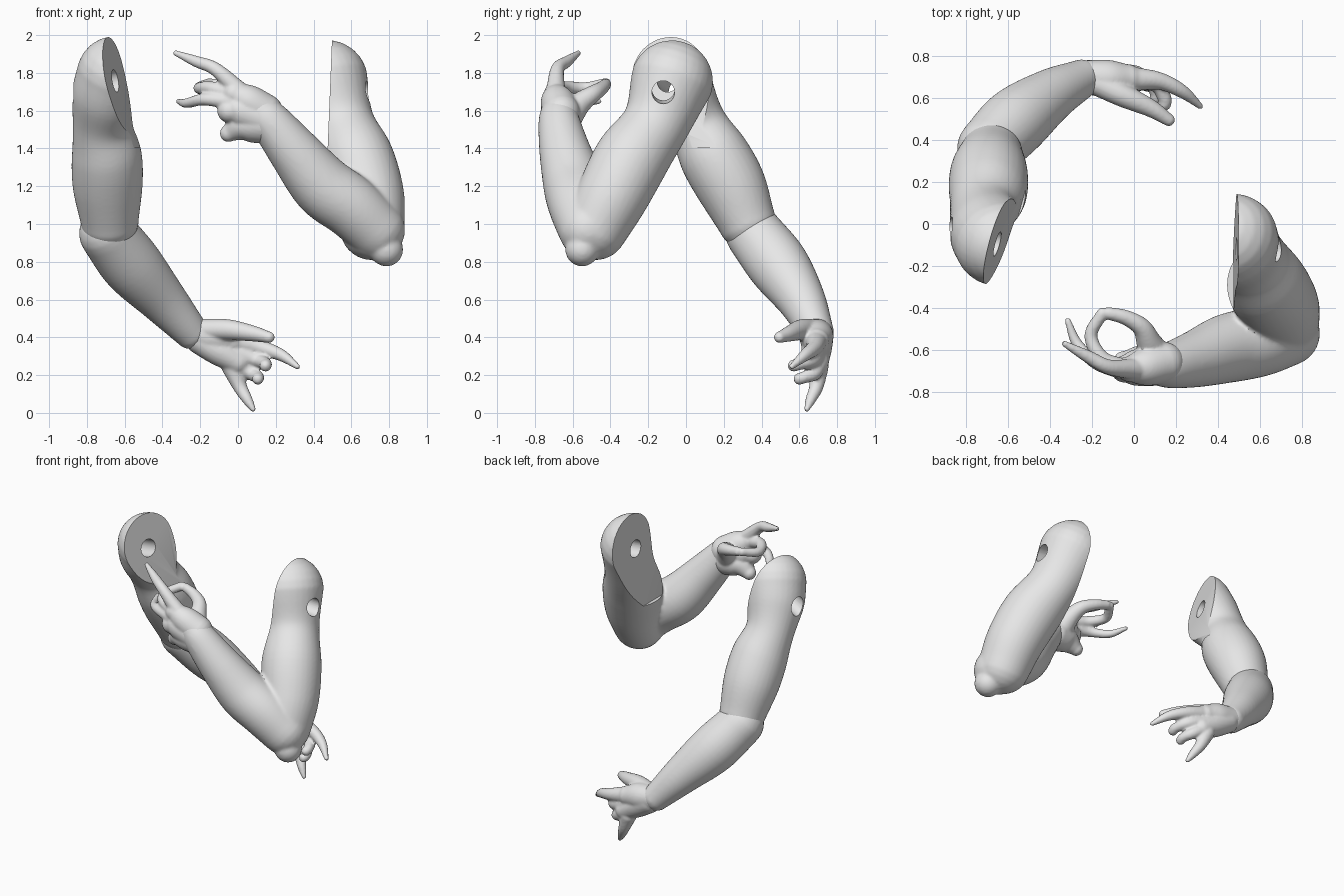
import bpy, bmesh, math
from mathutils import Vector

old = bpy.data.objects.get("Cube")
if old:
    bpy.data.objects.remove(old, do_unlink=True)

grey = bpy.data.materials.new("pale_grey")
grey.use_nodes = True
TONE = (0.8, 0.8, 0.8, 1)
grey.diffuse_color = TONE
grey.node_tree.nodes["Principled BSDF"].inputs["Base Color"].default_value = TONE

SIDES, STEPS, CAP = 32, 6, 6
BLOCK = 0.76


def spline(points):
    """Smooth curve through (x, y, z, radius) points."""
    pts = [Vector(p) for p in points]
    padded = [2 * pts[0] - pts[1]] + pts + [2 * pts[-1] - pts[-2]]
    result = []
    for a, b, c, d in zip(padded, padded[1:], padded[2:], padded[3:]):
        for i in range(STEPS):
            t = i / STEPS
            result.append(0.5 * (2 * b + (c - a) * t + (2 * a - 5 * b + 4 * c - d) * t * t
                                 + (3 * b - a - 3 * c + d) * t ** 3))
    return result + [pts[-1]]


def limb(bm, points):
    """Add a round-ended tube of changing radius."""
    samples = spline(points)
    centres = [s.to_3d() for s in samples]
    radii = [s[3] for s in samples]
    last = len(samples) - 1
    tangents = [(centres[min(i + 1, last)] - centres[max(i - 1, 0)]).normalized()
                for i in range(last + 1)]
    stations = list(zip(centres, tangents, radii))
    angles = [math.pi / 2 * k / CAP for k in range(1, CAP)]

    def cap(index, sign):
        c, t, r = stations[index]
        return [(c + t * sign * r * math.sin(a), t, r * math.cos(a)) for a in angles]

    head, tail = cap(0, -1)[::-1], cap(last, 1)
    side = tangents[0].orthogonal()
    rings = []
    for c, t, r in head + stations + tail:
        side = (side - t * side.dot(t)).normalized()
        up = t.cross(side)
        ring = []
        for k in range(SIDES):
            a = math.tau * k / SIDES
            ring.append(bm.verts.new(c + (side * math.cos(a) + up * math.sin(a)) * r))
        rings.append(ring)
    for low, high in zip(rings, rings[1:]):
        for k in range(SIDES):
            n = (k + 1) % SIDES
            bm.faces.new((low[k], low[n], high[n], high[k]))
    for ring, index, sign in ((rings[0], 0, -1), (rings[-1], last, 1)):
        c, t, r = stations[index]
        pole = bm.verts.new(c + t * sign * r)
        for k in range(SIDES):
            n = (k + 1) % SIDES
            pair = (ring[n], ring[k]) if sign < 0 else (ring[k], ring[n])
            bm.faces.new(pair + (pole,))


def block(point, normal):
    """Cutter that slices flat at a point, removing the side the normal faces."""
    n = Vector(normal).normalized()
    bpy.ops.mesh.primitive_cube_add(size=BLOCK, location=Vector(point) + n * BLOCK / 2,
                                    rotation=n.to_track_quat("X", "Z").to_euler())
    return bpy.context.object


def drill(start, end):
    """Cutter for the round peg hole."""
    start, end = Vector(start), Vector(end)
    axis = end - start
    bpy.ops.mesh.primitive_cylinder_add(
        vertices=32, radius=0.06, depth=axis.length, location=(start + end) / 2,
        rotation=axis.to_track_quat("Z", "Y").to_euler())
    return bpy.context.object


def sculpt(name, limbs, voxel, smoothing, cutters=()):
    """Fuse tubes into one skin, then carve it with the cutters."""
    bm = bmesh.new()
    for points in limbs:
        limb(bm, points)
    mesh = bpy.data.meshes.new(name)
    bm.to_mesh(mesh)
    bm.free()
    obj = bpy.data.objects.new(name, mesh)
    bpy.context.collection.objects.link(obj)
    remesh = obj.modifiers.new("fuse", "REMESH")
    remesh.mode = "VOXEL"
    remesh.voxel_size = voxel
    soften = obj.modifiers.new("soften", "SMOOTH")
    soften.iterations = smoothing
    for cutter in cutters:
        cutter.hide_render = True
        carve = obj.modifiers.new("carve", "BOOLEAN")
        carve.operation = "DIFFERENCE"
        carve.solver = "EXACT"
        carve.object = cutter
    # Bake the modifiers
    bpy.context.view_layer.update()
    graph = bpy.context.evaluated_depsgraph_get()
    baked = bpy.data.meshes.new_from_object(obj.evaluated_get(graph))
    obj.modifiers.clear()
    obj.data = baked
    for cutter in cutters:
        bpy.data.objects.remove(cutter, do_unlink=True)
    baked.materials.clear()
    baked.materials.append(grey)
    bpy.ops.object.select_all(action="DESELECT")
    obj.select_set(True)
    bpy.context.view_layer.objects.active = obj
    bpy.ops.object.shade_smooth_by_angle(angle=math.radians(40))


# Left arm: sliced shoulder, folded elbow, raised forearm
left_upper = [(.47, -.075, 1.755, .22), (.545, -.16, 1.53, .178), (.63, -.29, 1.34, .197),
              (.69, -.39, 1.15, .19), (.71, -.48, .98, .172)]
left_elbow = [(.71, -.49, .98, .17), (.745, -.525, .92, .142), (.785, -.55, .865, .09)]
left_fore = [(.73, -.52, .97, .155), (.6, -.56, 1.09, .165), (.45, -.59, 1.2, .165),
             (.3, -.64, 1.38, .137), (.18, -.67, 1.53, .112), (.12, -.67, 1.59, .1)]
sculpt("left_arm", [left_upper, left_elbow, left_fore], .011, 8,
       [block((.485, -.04, 1.66), (-1, 0, .04)),
        drill((.3, -.12, 1.73), (.9, -.12, 1.68))])

# Left hand: thumb and index touch in a ring
sculpt("left_hand", [
    [(.14, -.66, 1.59, .1), (.05, -.68, 1.65, .09), (-.02, -.69, 1.69, .062)],
    [(.12, -.67, 1.56, .1), (0, -.685, 1.6, .085), (-.045, -.69, 1.6, .065)],
    [(.12, -.66, 1.53, .105), (.02, -.66, 1.52, .085), (-.05, -.65, 1.48, .046)],
    [(0, -.69, 1.71, .05), (-.12, -.68, 1.82, .036), (-.22, -.63, 1.86, .03),
     (-.33, -.57, 1.905, .015)],
    [(-.04, -.7, 1.65, .045), (-.18, -.66, 1.66, .032), (-.27, -.57, 1.64, .026),
     (-.315, -.46, 1.65, .015)],
    [(-.03, -.69, 1.69, .045), (-.15, -.64, 1.72, .036), (-.205, -.53, 1.72, .031),
     (-.15, -.425, 1.745, .028)],
    [(.1, -.63, 1.57, .085), (.07, -.56, 1.64, .06), (.035, -.49, 1.69, .045),
     (-.04, -.445, 1.72, .036), (-.12, -.425, 1.74, .03)],
], .009, 3)

# Right arm: upper arm and forearm meet in a crease
right_upper = [(-.65, -.09, 1.79, .205), (-.69, -.03, 1.67, .192), (-.715, .06, 1.52, .16),
               (-.695, .15, 1.36, .186), (-.69, .24, 1.2, .185), (-.68, .32, 1.02, .155)]
right_fore = [(-.69, .36, .95, .152), (-.56, .49, .78, .162), (-.4, .61, .6, .128),
              (-.25, .69, .43, .093)]
sculpt("right_upper_arm", [right_upper], .011, 6,
       [block((-.655, -.1, 1.78), (.95, -.26, .17)),
        drill((-.5, -.14, 1.8), (-1, .01, 1.66))])
sculpt("right_forearm", [right_fore], .011, 6)

# Right hand: open palm, two fingers curled
sculpt("right_hand", [
    [(-.23, .7, .42, .08), (-.12, .69, .4, .09), (-.03, .69, .38, .07)],
    [(-.2, .7, .39, .08), (-.1, .69, .33, .08), (0, .69, .27, .066)],
    [(-.18, .67, .44, .058), (-.05, .61, .44, .055), (.08, .55, .42, .042),
     (.165, .495, .4, .03)],
    [(-.02, .69, .38, .06), (.12, .68, .345, .042), (.23, .63, .305, .032),
     (.315, .56, .245, .015)],
    [(-.02, .69, .32, .06), (.1, .67, .28, .04), (.145, .6, .26, .033),
     (.145, .57, .25, .032)],
    [(-.02, .7, .27, .055), (.07, .68, .21, .038), (.105, .63, .19, .032),
     (.105, .6, .18, .031)],
    [(-.03, .7, .24, .055), (.01, .69, .14, .038), (.05, .66, .07, .028),
     (.08, .64, .02, .015)],
], .009, 3)
